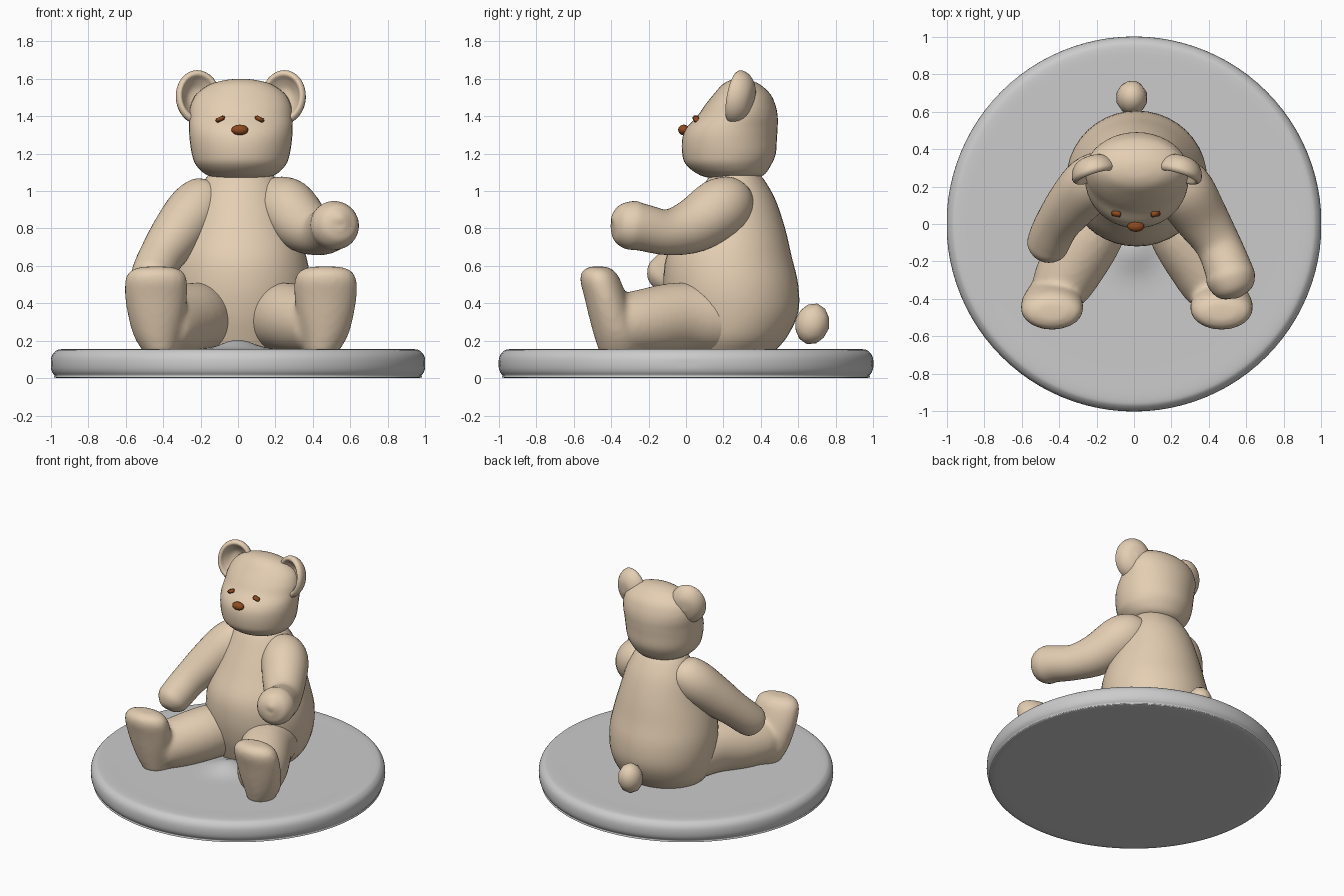
import bpy, bmesh, math
from mathutils import Vector, Matrix

if "Cube" in bpy.data.objects:
    bpy.data.objects.remove(bpy.data.objects["Cube"])

CX = 0.015  # the seated figure sits slightly right of the disc centre


def material(name, rgb):
    m = bpy.data.materials.new(name)
    m.diffuse_color = (*rgb, 1)
    m.use_nodes = True
    m.node_tree.nodes["Principled BSDF"].inputs["Base Color"].default_value = m.diffuse_color
    return m


fur = material("tan_fur", (0.78, 0.62, 0.45))
brown = material("dark_brown", (0.28, 0.07, 0.015))


def catmull(rows, steps):
    pts = [rows[0]] + list(rows) + [rows[-1]]
    out = []
    for i in range(1, len(pts) - 2):
        for k in range(steps):
            t = k / steps
            out.append([0.5 * (2 * b + (c - a) * t + (2 * a - 5 * b + 4 * c - d) * t * t
                               + (3 * b - a - 3 * c + d) * t ** 3)
                        for a, b, c, d in zip(*pts[i - 1:i + 3])])
    return out + [list(rows[-1])]


def loft(bm, rows, upright=True, n=40, steps=4):
    """Elliptical rings (x, y, z, ru, rv), horizontal or square to the path."""
    rows = catmull(rows, steps)
    rings = []
    for i, (x, y, z, ru, rv) in enumerate(rows):
        u, v = Vector((1, 0, 0)), Vector((0, 1, 0))
        if not upright:
            a, b = rows[max(i - 1, 0)], rows[min(i + 1, len(rows) - 1)]
            t = (Vector(b[:3]) - Vector(a[:3])).normalized()
            u = t.cross(Vector((0, 0, 1))).normalized()
            v = u.cross(t)
        rings.append([bm.verts.new(Vector((x, y, z))
                                   + u * max(ru, 0.002) * math.cos(2 * math.pi * k / n)
                                   + v * max(rv, 0.002) * math.sin(2 * math.pi * k / n))
                      for k in range(n)])
    for r, s in zip(rings, rings[1:]):
        for k in range(n):
            bm.faces.new((r[k], r[(k + 1) % n], s[(k + 1) % n], s[k]))
    bm.faces.new(rings[0][::-1])
    bm.faces.new(rings[-1])


def finish(bm, name, mat=None, smooth=True):
    bmesh.ops.recalc_face_normals(bm, faces=bm.faces)
    me = bpy.data.meshes.new(name)
    bm.to_mesh(me)
    bm.free()
    for p in me.polygons:
        p.use_smooth = smooth
    if mat:
        me.materials.append(mat)
    ob = bpy.data.objects.new(name, me)
    bpy.context.collection.objects.link(ob)
    return ob


def side(rows, s):
    return [(CX + s * r[0], r[1], r[2], r[3], r[-1]) for r in rows]


# round base with a soft rise between the legs
bm = bmesh.new()
prof = [(0.005, 0), (0.5, 0), (0.94, 0), (0.98, 0.015), (1, 0.05), (1, 0.105), (0.98, 0.14),
        (0.94, 0.155), (0.8, 0.155), (0.6, 0.155), (0.4, 0.155), (0.2, 0.155), (0.005, 0.155)]
loft(bm, [(0, 0, z, r, r) for r, z in prof], n=96)
for v in bm.verts:
    v.co.x = max(-1, min(1, v.co.x))
    v.co.z = max(0, v.co.z)
    if v.co.z > 0.14:
        v.co.z += 0.05 * math.exp(-(v.co.x ** 2 + (v.co.y + 0.13) ** 2) / 0.013)
finish(bm, "base")

# torso
bm = bmesh.new()
loft(bm, [(CX, y, z, rx, ry) for y, z, rx, ry in [
    (0.22, 0.14, 0.27, 0.25), (0.24, 0.22, 0.33, 0.30), (0.25, 0.35, 0.365, 0.35),
    (0.24, 0.5, 0.375, 0.36), (0.23, 0.65, 0.35, 0.335), (0.25, 0.8, 0.30, 0.28),
    (0.265, 0.95, 0.25, 0.215), (0.265, 1.05, 0.20, 0.16), (0.265, 1.1, 0.16, 0.12)]])
finish(bm, "torso", fur)

# head, with the muzzle in its side profile
bm = bmesh.new()
loft(bm, [(CX, y, z, rx, ry) for y, z, rx, ry in [
    (0.26, 1.06, 0.08, 0.08), (0.245, 1.085, 0.18, 0.17), (0.228, 1.14, 0.24, 0.227),
    (0.23, 1.2, 0.262, 0.25), (0.233, 1.28, 0.274, 0.253), (0.247, 1.34, 0.277, 0.243),
    (0.275, 1.40, 0.277, 0.215), (0.29, 1.46, 0.268, 0.188), (0.30, 1.52, 0.236, 0.15),
    (0.295, 1.57, 0.165, 0.10), (0.29, 1.594, 0.08, 0.05), (0.29, 1.6, 0.012, 0.01)]])
finish(bm, "head", fur)

# arms: one resting down, one reaching forward
arms = {
    "lowered_arm": (-1, [(0.12, 0.29, 1.03, 0.05), (0.16, 0.27, 0.98, 0.12), (0.24, 0.22, 0.90, 0.15),
                         (0.335, 0.12, 0.78, 0.14), (0.42, 0.01, 0.66, 0.12), (0.465, -0.08, 0.57, 0.115),
                         (0.48, -0.13, 0.53, 0.105), (0.49, -0.165, 0.50, 0.06),
                         (0.492, -0.175, 0.49, 0.01)]),
    "raised_arm": (1, [(0.12, 0.29, 1.02, 0.05), (0.15, 0.265, 0.985, 0.11), (0.24, 0.19, 0.915, 0.16),
                       (0.34, 0.04, 0.815, 0.145), (0.43, -0.1, 0.78, 0.122), (0.485, -0.23, 0.805, 0.125),
                       (0.505, -0.3, 0.82, 0.13), (0.52, -0.36, 0.835, 0.10),
                       (0.528, -0.388, 0.84, 0.05), (0.53, -0.397, 0.84, 0.008)]),
}
for name, (s, rows) in arms.items():
    bm = bmesh.new()
    loft(bm, side(rows, s), upright=False)
    finish(bm, name, fur)

thigh = [(0.13, 0.28, 0.3, 0.1, 0.1), (0.165, 0.2, 0.31, 0.165, 0.17), (0.235, -0.02, 0.325, 0.18, 0.187),
         (0.345, -0.22, 0.30, 0.175, 0.177), (0.42, -0.36, 0.29, 0.15, 0.15), (0.44, -0.42, 0.28, 0.1, 0.1)]
foot = [(0.43, -0.36, 0.13, 0.085, 0.10), (0.445, -0.37, 0.22, 0.125, 0.12), (0.45, -0.40, 0.32, 0.15, 0.117),
        (0.453, -0.43, 0.43, 0.166, 0.113), (0.453, -0.457, 0.52, 0.166, 0.108),
        (0.453, -0.467, 0.567, 0.145, 0.09), (0.453, -0.47, 0.592, 0.095, 0.055), (0.453, -0.47, 0.597, 0.02, 0.012)]
ear = [(0, -0.06), (0.05, -0.052), (0.09, -0.018), (0.11, 0.008), (0.127, 0.008), (0.138, -0.015),
       (0.12, -0.06), (0.075, -0.095), (0, -0.108)]

for s, tag in ((-1, "a"), (1, "b")):
    # leg: thigh and upright foot fused into one soft form
    bm = bmesh.new()
    loft(bm, side(thigh, s), upright=False)
    loft(bm, side(foot, s))
    for v in bm.verts:
        v.co.z = max(v.co.z, 0.13)
    leg = finish(bm, "leg_" + tag, fur)
    m = leg.modifiers.new("fuse", 'REMESH')
    m.mode = 'VOXEL'
    m.voxel_size = 0.018
    m.use_smooth_shade = True
    m = leg.modifiers.new("soften", 'SMOOTH')
    m.factor = 0.5
    m.iterations = 5

    # cupped ear
    bm = bmesh.new()
    loft(bm, [(0, 0, h, r * 0.9, r * 1.07) for r, h in ear], n=32)
    bm.transform(Matrix.Translation((CX + s * 0.223, 0.26, 1.503))
                 @ Matrix.Rotation(-0.3 * s, 4, 'Z') @ Matrix.Rotation(-0.18, 4, 'X')
                 @ Matrix.Rotation(math.pi / 2, 4, 'X'))
    finish(bm, "ear_" + tag, fur)

    # eye
    bm = bmesh.new()
    bmesh.ops.create_cube(bm, size=1)
    bm.transform(Matrix.Translation((0.01 + s * 0.105, 0.055, 1.385))
                 @ Matrix.Rotation(0.45 * s, 4, 'Y') @ Matrix.Rotation(0.2 * s, 4, 'Z')
                 @ Matrix.Diagonal((0.05, 0.032, 0.024, 1)))
    bmesh.ops.bevel(bm, geom=bm.edges[:], offset=0.006, segments=2, affect='EDGES')
    finish(bm, "eye_" + tag, brown)

# nose
bm = bmesh.new()
bmesh.ops.create_uvsphere(bm, u_segments=20, v_segments=12, radius=1)
bm.transform(Matrix.Translation((0.01, -0.012, 1.327)) @ Matrix.Diagonal((0.045, 0.03, 0.028, 1)))
finish(bm, "nose", brown)

# stubby tail
bm = bmesh.new()
bmesh.ops.create_icosphere(bm, subdivisions=2, radius=1)
bm.transform(Matrix.Translation((-0.012, 0.675, 0.29)) @ Matrix.Rotation(-0.25, 4, 'X')
             @ Matrix.Diagonal((0.085, 0.093, 0.112, 1)))
finish(bm, "tail", fur)
